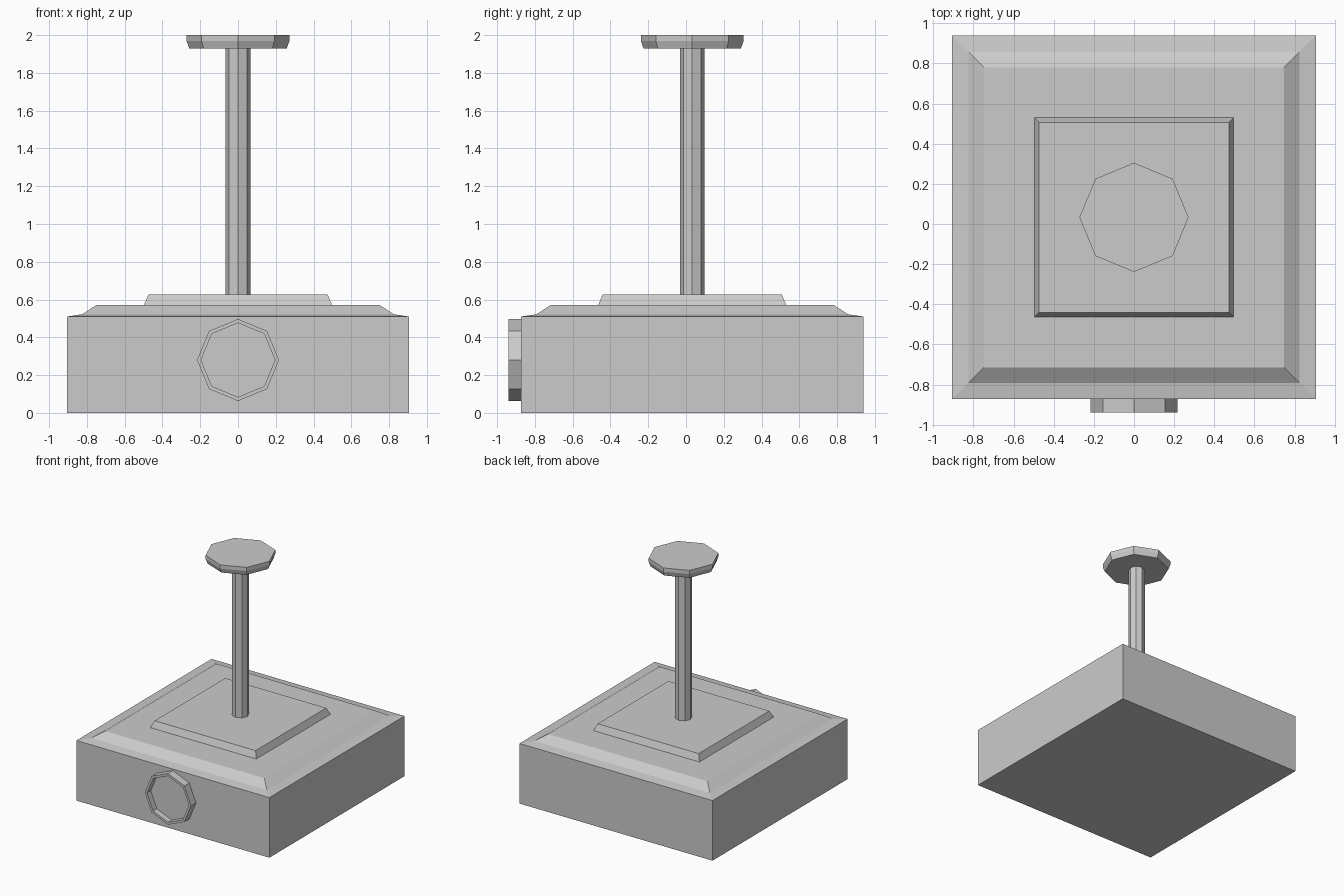
import bpy, bmesh, math

if "Cube" in bpy.data.objects:
    bpy.data.objects.remove(bpy.data.objects["Cube"])

CY = 0.033          # centre line of the body in y
HALF = 0.906        # half width of the base


def loft(name, sides, rings, location, rotation=(0, 0, 0)):
    """Stack regular polygons given as (radius, height); squares use half width."""
    square = sides == 4
    phase = math.pi / 4 if square else 0
    scale = math.sqrt(2) if square else 1
    bm = bmesh.new()
    loops = []
    for r, z in rings:
        loops.append([bm.verts.new((r * scale * math.cos(phase + math.tau * i / sides),
                                    r * scale * math.sin(phase + math.tau * i / sides), z))
                      for i in range(sides)])
    for a, b in zip(loops, loops[1:]):
        for i in range(sides):
            j = (i + 1) % sides
            bm.faces.new((a[i], a[j], b[j], b[i]))
    bm.faces.new(loops[0][::-1])
    bm.faces.new(loops[-1])
    bmesh.ops.recalc_face_normals(bm, faces=bm.faces)
    mesh = bpy.data.meshes.new(name)
    bm.to_mesh(mesh)
    bm.free()
    obj = bpy.data.objects.new(name, mesh)
    obj.location = location
    obj.rotation_euler = rotation
    bpy.context.collection.objects.link(obj)
    return obj


# Square base with a sloped shoulder
loft("base", 4, [(HALF, 0), (HALF, 0.51), (0.825, 0.522), (0.748, 0.572)], (0, CY, 0))

# Raised square step
loft("step", 4, [(0.498, 0.57), (0.474, 0.628)], (0, CY, 0))

# Octagonal post
loft("post", 8, [(0.066, 0.62), (0.066, 1.94)], (0, CY, 0))

# Octagonal cap, tapered underneath
loft("cap", 8, [(0.258, 1.93), (0.272, 1.968), (0.272, 2.0)], (0, CY, 0))

# Front dial with a thin rim around a recessed face
loft("dial", 8, [(0.217, -0.01), (0.217, 0.066), (0.196, 0.066), (0.196, 0.016)],
     (0, CY - HALF, 0.28), (math.pi / 2, 0, 0))
